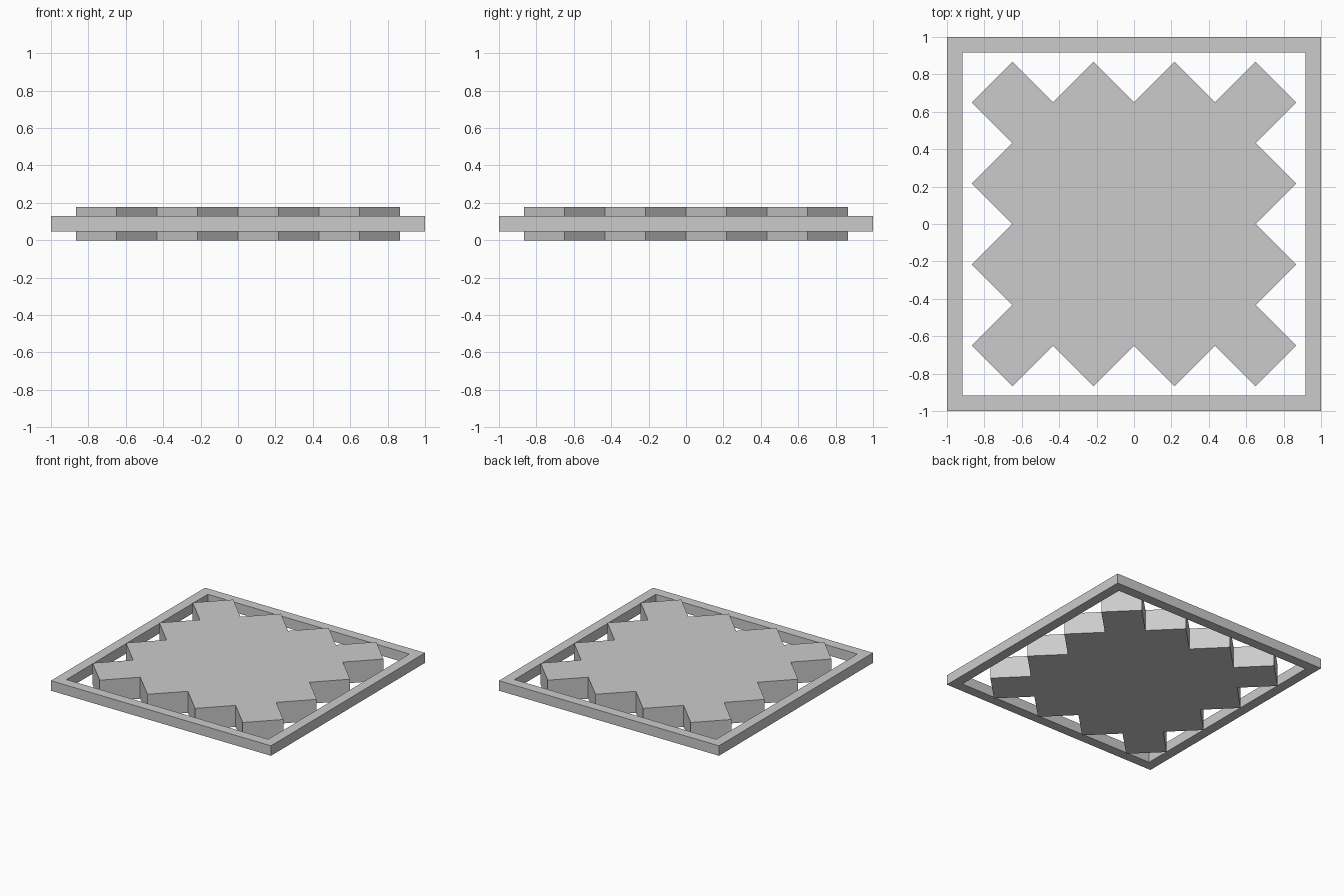
import bpy, bmesh

if "Cube" in bpy.data.objects:
    bpy.data.objects.remove(bpy.data.objects["Cube"])


def new_object(name, bm):
    bmesh.ops.recalc_face_normals(bm, faces=bm.faces)
    mesh = bpy.data.meshes.new(name)
    bm.to_mesh(mesh)
    bm.free()
    obj = bpy.data.objects.new(name, mesh)
    bpy.context.collection.objects.link(obj)
    return obj


def square(half, z):
    return [(half, half, z), (-half, half, z), (-half, -half, z), (half, -half, z)]


def square_frame(name, outer, inner, z0, z1):
    bm = bmesh.new()
    # rectangular section: four square loops bridged into a closed ring
    rings = [[bm.verts.new(p) for p in square(h, z)]
             for h, z in ((outer, z0), (outer, z1), (inner, z1), (inner, z0))]
    for r in range(4):
        a, b = rings[r], rings[(r + 1) % 4]
        for i in range(4):
            j = (i + 1) % 4
            bm.faces.new((a[i], a[j], b[j], b[i]))
    return new_object(name, bm)


def zigzag_plate(name, step, height):
    bm = bmesh.new()
    # one toothed side, then turned a quarter at a time
    side = [((3 - i) * step, (4 if i % 2 == 0 else 3) * step) for i in range(7)]
    outline = []
    for _ in range(4):
        outline += side
        side = [(-y, x) for x, y in side]
    face = bm.faces.new([bm.verts.new((x, y, 0)) for x, y in outline])
    top = bmesh.ops.extrude_face_region(bm, geom=[face], use_keep_orig=True)
    verts = [v for v in top["geom"] if isinstance(v, bmesh.types.BMVert)]
    bmesh.ops.translate(bm, verts=verts, vec=(0, 0, height))
    return new_object(name, bm)


# thin square border around the outside
square_frame("outer_frame", 1.0, 0.917, 0.048, 0.13)

# thicker plate with toothed edges in the middle
zigzag_plate("zigzag_plate", 0.2167, 0.177)
